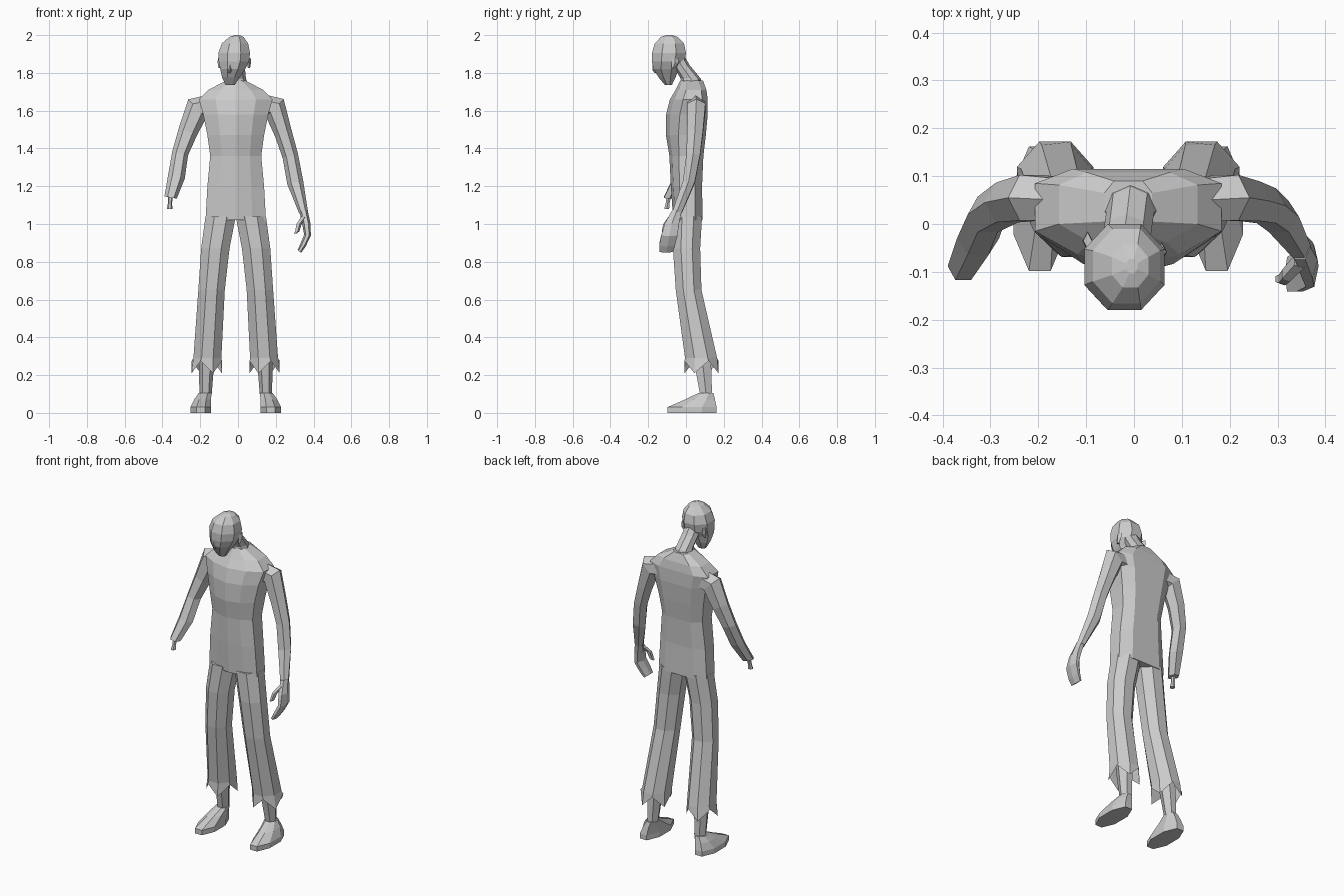
import bpy, bmesh, math

MID = -0.012  # body stands slightly off centre


def loft(name, rings, n=8, side=1, shift=0.0, half=False, jag=0.0, cap_end=True):
    """Skin elliptical rings (x, y, z, rx, ry, tilt) into a flat-faced tube."""
    bm = bmesh.new()
    off = math.pi / n if half else 0
    k = 1 / math.cos(math.pi / n) if half else 1
    loops = []
    for r, (cx, cy, cz, rx, ry, *t) in enumerate(rings):
        t = math.radians(t[0]) if t else 0
        loop = []
        for i in range(n):
            a = off + 2 * math.pi * i / n
            u, v = k * rx * math.cos(a), k * ry * math.sin(a)
            drop = jag * (i % 2) if r == len(rings) - 1 else 0
            loop.append(bm.verts.new((side * (cx + u * math.cos(t)) + shift,
                                      cy + v, cz + u * math.sin(t) - drop)))
        loops.append(loop)
    skin(bm, loops, cap_end)
    return finish(name, bm)


def skin(bm, loops, cap_end=True):
    n = len(loops[0])
    for a, b in zip(loops, loops[1:]):
        for i in range(n):
            j = (i + 1) % n
            bm.faces.new((a[i], a[j], b[j], b[i]))
    bm.faces.new(loops[0])
    if cap_end:
        bm.faces.new(loops[-1])


def finish(name, bm):
    bmesh.ops.recalc_face_normals(bm, faces=bm.faces[:])
    me = bpy.data.meshes.new(name)
    bm.to_mesh(me)
    bm.free()
    ob = bpy.data.objects.new(name, me)
    bpy.context.collection.objects.link(ob)
    return ob


# Torso: (z, half width, front y, back y, side y)
bm = bmesh.new()
loops = []
for z, w, f, b, s in [(1.02, .160, -.068, .088, .01), (1.20, .150, -.080, .085, .01),
                      (1.36, .135, -.088, .092, .015), (1.47, .150, -.106, .105, .025),
                      (1.58, .172, -.105, .115, .04), (1.66, .195, -.085, .115, .055),
                      (1.71, .145, -.055, .108, .055), (1.76, .05, -.030, .09, .04)]:
    half = [(0, f), (.55 * w, f * .85 + s * .15), (w, (f + s) / 2), (w, (b + s) / 2), (.6 * w, b)]
    pts = half + [(-x, y) for x, y in half[:0:-1]]
    loops.append([bm.verts.new((x + MID, y, z)) for x, y in pts])
skin(bm, loops)
finish("torso", bm)

# Neck and head, bowed forward
loft("neck", [(-.005, .035, 1.70, .07, .06), (-.008, .025, 1.77, .05, .053),
              (-.015, -.025, 1.84, .05, .045), (-.02, -.06, 1.90, .05, .045)], 8)
loft("head", [(-.042, -.093, 1.735, .024, .018), (-.038, -.10, 1.775, .046, .044),
              (-.028, -.105, 1.82, .066, .067), (-.022, -.094, 1.86, .080, .086),
              (-.020, -.090, 1.905, .084, .090), (-.016, -.088, 1.955, .070, .078),
              (-.008, -.088, 1.99, .038, .045), (-.005, -.088, 2.0, .012, .015)], 8, half=True)
loft("nose", [(-.045, -.145, 1.80, .014, .022), (-.042, -.165, 1.815, .014, .012),
              (-.038, -.168, 1.865, .006, .010)], 4)
for name, x, y in [("right_ear", -.097, -.045), ("left_ear", .058, -.068)]:
    loft(name, [(x, y, 1.825, .006, .008), (x, y + .01, 1.855, .011, .02),
                (x, y + .01, 1.88, .009, .018)], 4)

# Trouser legs with ragged hems, shins and feet
for label, s in (("left", 1), ("right", -1)):
    loft(label + "_trouser_leg",
         [(.080, .010, 1.04, .080, .075), (.108, .003, .87, .075, .072),
          (.128, .014, .65, .070, .068), (.150, .080, .29, .074, .085),
          (.153, .082, .275, .080, .090)],
         8, s, MID, half=True, jag=.065, cap_end=False)
    loft(label + "_shin", [(.150, .07, .42, .045, .055), (.155, .09, .25, .040, .05),
                           (.160, .107, .09, .032, .036)], 6, s, MID)
    loft(label + "_foot", [(.185, .032, 0, .055, .130), (.185, .032, .03, .055, .130),
                           (.175, .075, .072, .044, .078), (.162, .105, .105, .034, .040)],
         8, s, MID, half=True)

# Left arm with hand
loft("left_arm", [(.12, .05, 1.625, .065, .05, 65), (.195, .055, 1.615, .066, .055, 45),
                  (.240, .048, 1.48, .047, .048, 22), (.277, .038, 1.36, .042, .042, 15),
                  (.303, .015, 1.22, .043, .037, 12), (.347, -.048, 1.06, .024, .030, 10)], 6)
loft("left_hand", [(.347, -.048, 1.07, .022, .030, 10), (.362, -.075, 1.0, .022, .044, 5),
                   (.368, -.088, .94, .018, .050, -10), (.345, -.10, .89, .016, .048, -35),
                   (.325, -.105, .855, .012, .042, -35)], 6)
loft("left_thumb", [(.350, -.075, 1.04, .018, .018), (.322, -.105, 1.0, .015, .016),
                    (.312, -.115, .96, .012, .014), (.302, -.115, .95, .008, .010)], 5)

# Right arm ending in a stump with bare bone
loft("right_arm", [(.13, .05, 1.625, .065, .05, 65), (.215, .055, 1.612, .068, .055, 45),
                   (.265, .045, 1.49, .052, .048, 25), (.306, .02, 1.375, .043, .043, 15),
                   (.326, -.03, 1.25, .045, .040, 12), (.357, -.088, 1.14, .033, .034, 10)], 6, -1)
loft("right_arm_bone", [(.357, -.088, 1.16, .013, .014), (.360, -.097, 1.11, .011, .012),
                        (.362, -.102, 1.08, .015, .015)], 6, -1)
